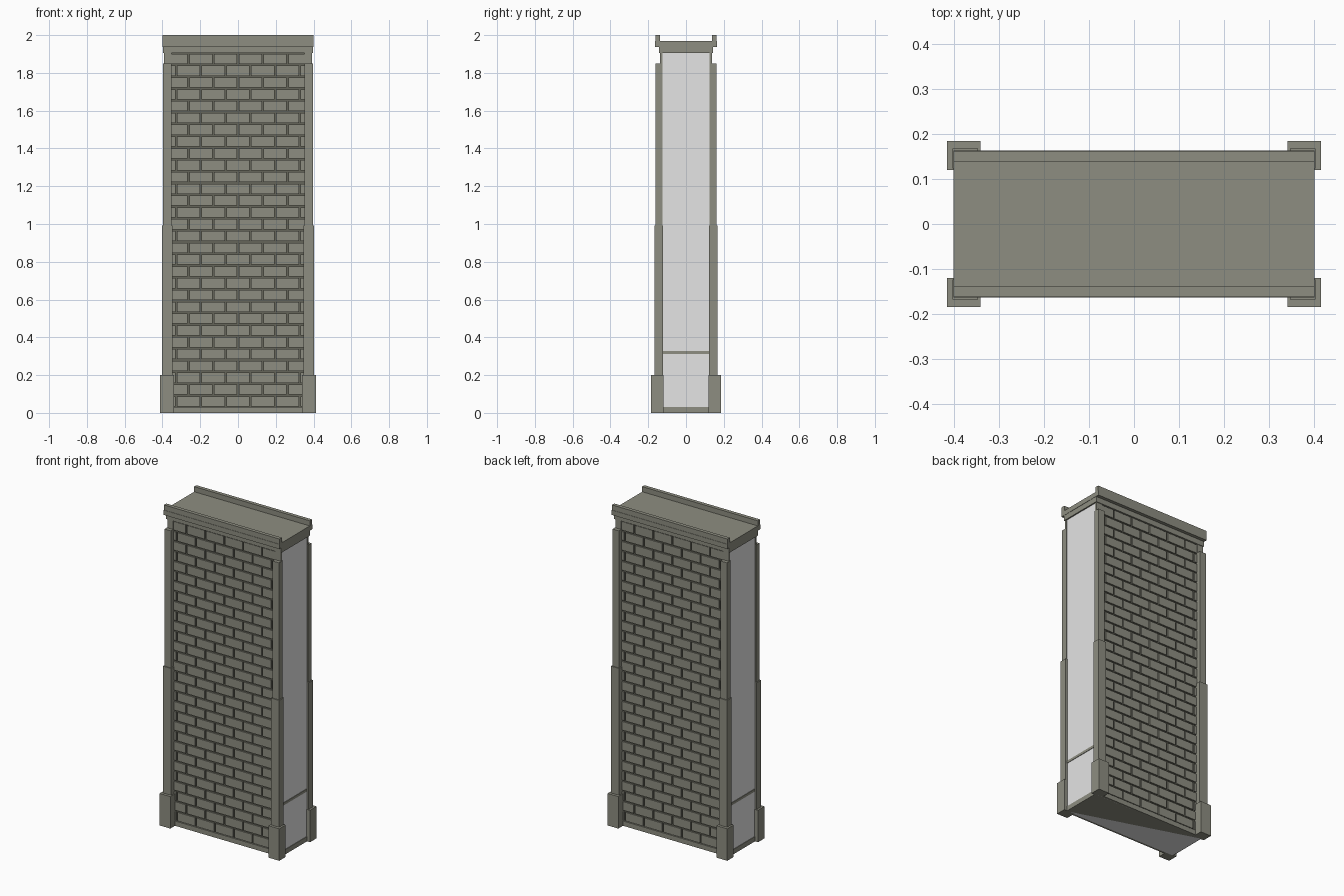
import bpy, bmesh

if "Cube" in bpy.data.objects:
    bpy.data.objects.remove(bpy.data.objects["Cube"])


def material(name, rgb):
    m = bpy.data.materials.new(name)
    m.diffuse_color = (*rgb, 1)
    m.use_nodes = True
    m.node_tree.nodes["Principled BSDF"].inputs["Base Color"].default_value = m.diffuse_color
    return m


STONE = material("olive_stone", (0.27, 0.27, 0.22))
MORTAR = material("dark_mortar", (0.13, 0.13, 0.10))
PLASTER = material("pale_plaster", (0.78, 0.78, 0.78))


def add_box(bm, x0, x1, y0, y1, z0, z1):
    x0, x1 = sorted((x0, x1))
    y0, y1 = sorted((y0, y1))
    v = [bm.verts.new((x, y, z)) for z in (z0, z1)
         for x, y in ((x0, y0), (x1, y0), (x1, y1), (x0, y1))]
    for f in ((3, 2, 1, 0), (4, 5, 6, 7), (0, 1, 5, 4),
              (1, 2, 6, 5), (2, 3, 7, 6), (3, 0, 4, 7)):
        bm.faces.new([v[i] for i in f])


def make(name, boxes, *mats):
    bm = bmesh.new()
    for b in boxes:
        add_box(bm, *b)
    me = bpy.data.meshes.new(name)
    bm.to_mesh(me)
    bm.free()
    for m in mats:
        me.materials.append(m)
    ob = bpy.data.objects.new(name, me)
    bpy.context.collection.objects.link(ob)
    return ob


# Plain core with pale ends
make("core", [(-0.39, 0.39, -0.125, 0.125, 0.0, 1.91)], PLASTER)

# Stone half of the underside
bm = bmesh.new()
bm.faces.new([bm.verts.new(p) for p in
              ((0.39, 0.125, -0.0005), (0.39, -0.125, -0.0005), (-0.39, 0.125, -0.0005))])
me = bpy.data.meshes.new("underside")
bm.to_mesh(me)
bm.free()
me.materials.append(STONE)
bpy.context.collection.objects.link(bpy.data.objects.new("underside", me))

# Thin stone bands on the pale ends
for s, side in ((1, "right"), (-1, "left")):
    make(side + "_end_bands",
         [(s * 0.385, s * 0.393, -0.125, 0.125, z0, z1)
          for z0, z1 in ((0.0, 0.03), (0.312, 0.328))], STONE)

# Running-bond brickwork clipped to the panel width
BOTTOM, TOP, ROWS, WIDTH, GAP, EDGE = 0.03, 1.905, 30, 0.131, 0.009, 0.352
pitch = (TOP - BOTTOM) / ROWS
for s, side in ((-1, "front"), (1, "back")):
    make(side + "_mortar", [(-0.36, 0.36, s * 0.12, s * 0.129, 0.001, 1.91)], MORTAR)
    bricks = []
    for row in range(ROWS):
        z = BOTTOM + row * pitch
        shift = 0 if row % 2 else WIDTH / 2
        for i in range(-4, 4):
            x0 = max(i * WIDTH + shift + GAP / 2, -EDGE)
            x1 = min((i + 1) * WIDTH + shift - GAP / 2, EDGE)
            if x1 - x0 > 0.006:
                bricks.append((x0, x1, s * 0.125, s * 0.137, z + GAP / 2, z + pitch - GAP / 2))
    make(side + "_bricks", bricks, STONE)
    make(side + "_base_strip", [(-0.36, 0.36, s * 0.12, s * 0.138, 0.0, BOTTOM)], STONE)

# Stepped corner pilasters: plinth, lower shaft, upper shaft, capital
for sx, h in ((1, "right"), (-1, "left")):
    for sy, d in ((1, "back"), (-1, "front")):
        for part, xi, xo, yi, yo, z0, z1 in (
                ("plinth", 0.34, 0.414, 0.12, 0.184, 0.0, 0.2),
                ("lower_shaft", 0.346, 0.402, 0.123, 0.167, 0.2, 0.993),
                ("upper_shaft", 0.352, 0.396, 0.125, 0.161, 0.993, 1.85),
                ("capital", 0.352, 0.393, 0.125, 0.138, 1.85, 1.91)):
            make(f"{d}_{h}_{part}", [(sx * xi, sx * xo, sy * yi, sy * yo, z0, z1)], STONE)

# Cornice, roof slab and parapets
make("cornice", [(-0.398, 0.398, -0.142, 0.142, 1.905, 1.938)], STONE)
make("roof_slab", [(-0.4, 0.4, -0.163, 0.163, 1.938, 1.968)], STONE)
for s, d in ((-1, "front"), (1, "back")):
    make(d + "_parapet", [(-0.4, 0.4, s * 0.138, s * 0.161, 1.968, 2.0)], STONE)
